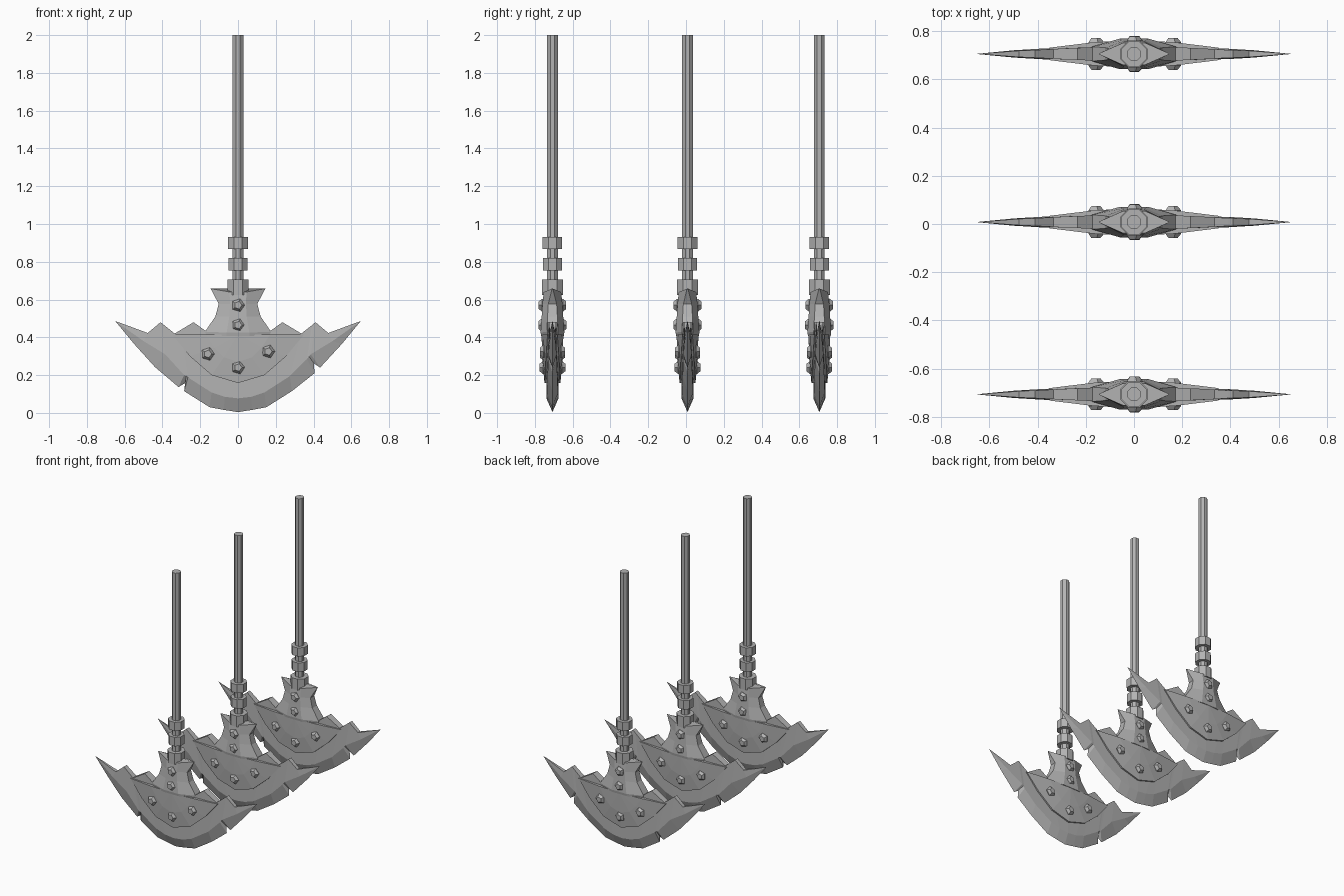
import bpy, bmesh, math
from mathutils import Matrix, Vector

if "Cube" in bpy.data.objects:
    bpy.data.objects.remove(bpy.data.objects["Cube"])

steel = bpy.data.materials.new("grey_steel")
steel.diffuse_color = (0.45, 0.45, 0.45, 1)
steel.use_nodes = True
steel.node_tree.nodes["Principled BSDF"].inputs["Base Color"].default_value = steel.diffuse_color

AXE_Y = (-0.707, 0.008, 0.706)


def finish(bm, name):
    """Make the mesh once and place one copy per pendulum axe."""
    bmesh.ops.remove_doubles(bm, verts=bm.verts, dist=0.0002)
    bmesh.ops.recalc_face_normals(bm, faces=bm.faces)
    mesh = bpy.data.meshes.new(name)
    bm.to_mesh(mesh)
    bm.free()
    mesh.materials.append(steel)
    for y in AXE_Y:
        ob = bpy.data.objects.new(name, mesh)
        ob.location.y = y
        bpy.context.collection.objects.link(ob)


def loft(rings, name):
    """Skin closed rings of equal length and cap both ends."""
    bm = bmesh.new()
    rows = [[bm.verts.new(p) for p in ring] for ring in rings]
    n = len(rows[0])
    for a, b in zip(rows, rows[1:]):
        for i in range(n):
            j = (i + 1) % n
            bm.faces.new((a[i], a[j], b[j], b[i]))
    bm.faces.new(rows[0])
    bm.faces.new(rows[-1])
    bmesh.ops.dissolve_degenerate(bm, dist=0.0002, edges=bm.edges)
    finish(bm, name)


def prism(name, radius, z0, z1):
    """Upright octagonal prism with flat sides facing the axes."""
    turn = math.pi / 8
    loft([[(radius * math.cos(turn + k * math.pi / 4),
            radius * math.sin(turn + k * math.pi / 4), z) for k in range(8)]
          for z in (z0, z1)], name)


# Shaft and its three collars
prism("shaft", 0.0305, 0.58, 2.0)
prism("upper_collar", 0.056, 0.868, 0.93)
prism("middle_collar", 0.054, 0.755, 0.82)
prism("lower_collar", 0.06, 0.625, 0.705)

# Crescent blade: columns of top edge, bevel line, cutting edge (x, z) and
# half thicknesses of the first two; the repeated columns make the nicks
L = [
    ((-0.649, 0.486), (-0.649, 0.4855), (-0.649, 0.485), 0.0006, 0.0006),
    ((-0.478, 0.423), (-0.50, 0.38), (-0.55, 0.365), 0.013, 0.015),
    ((-0.41, 0.48), (-0.385, 0.31), (-0.44, 0.243), 0.016, 0.022),
    ((-0.335, 0.42), (-0.285, 0.20), (-0.315, 0.137), 0.02, 0.026),
    ((-0.32, 0.429), (-0.275, 0.195), (-0.28, 0.158), 0.021, 0.026),
    ((-0.305, 0.438), (-0.265, 0.188), (-0.285, 0.115), 0.022, 0.027),
    ((-0.235, 0.48), (-0.14, 0.108), (-0.15, 0.03), 0.025, 0.029),
    ((-0.166, 0.43), (-0.07, 0.085), (-0.075, 0.016), 0.028, 0.031),
    ((0, 0.42), (0, 0.077), (0, 0.004), 0.03, 0.032),
]


def mirrored(col):
    return tuple((-p[0], p[1]) for p in col[:3]) + col[3:]


R = [mirrored(c) for c in reversed(L[:-1]) if c not in (L[2], L[4], L[5])]
R[2:3] = [
    ((0.335, 0.42), (0.275, 0.195), (0.285, 0.115), 0.02, 0.026),
    ((0.39, 0.463), (0.365, 0.285), (0.405, 0.21), 0.016, 0.022),
    ((0.40, 0.472), (0.375, 0.30), (0.402, 0.262), 0.016, 0.022),
    ((0.41, 0.48), (0.385, 0.31), (0.435, 0.24), 0.016, 0.022),
]
loft([[(t[0], -a, t[1]), (m[0], -b, m[1]), (e[0], 0, e[1]),
       (m[0], b, m[1]), (t[0], a, t[1])] for t, m, e, a, b in L + R], "blade")

# Raised half-disc plate: rim, inner arc and hub, as (x, z, half thickness)
rim = [(-0.35, 0.415, 0.026), (-0.255, 0.30, 0.034), (-0.14, 0.20, 0.04), (0, 0.158, 0.042)]
inner = [(-0.17, 0.415, 0.048), (-0.125, 0.345, 0.05), (-0.075, 0.295, 0.052), (0, 0.27, 0.053)]
rim += [(-x, z, t) for x, z, t in reversed(rim[:-1])]
inner += [(-x, z, t) for x, z, t in reversed(inner[:-1])]
bm = bmesh.new()
for s in (-1, 1):
    base = [bm.verts.new((x, 0, z)) for x, z, t in rim]
    edge = [bm.verts.new((x, s * t, z)) for x, z, t in rim]
    mid = [bm.verts.new((x, s * t, z)) for x, z, t in inner]
    hub = bm.verts.new((0, s * 0.058, 0.415))
    root = bm.verts.new((0, 0, 0.415))
    for i in range(6):
        bm.faces.new((base[i], base[i + 1], edge[i + 1], edge[i]))
        bm.faces.new((edge[i], edge[i + 1], mid[i + 1], mid[i]))
        bm.faces.new((mid[i], mid[i + 1], hub))
    for e in (0, 6):
        bm.faces.new((base[e], edge[e], mid[e], hub, root))
finish(bm, "raised_plate")

# Horned neck: half width, edge z, edge thickness, centre half width, z, thickness
rows = [
    (0.145, 0.658, 0.002, 0.045, 0.64, 0.046),
    (0.102, 0.577, 0.022, 0.042, 0.577, 0.053),
    (0.120, 0.51, 0.026, 0.046, 0.51, 0.057),
    (0.175, 0.43, 0.03, 0.06, 0.425, 0.063),
    (0.165, 0.408, 0.03, 0.06, 0.408, 0.06),
]
loft([[(-w, -e, z), (-c, -t, cz), (c, -t, cz), (w, -e, z),
       (w, e, z), (c, t, cz), (-c, t, cz), (-w, e, z)]
      for w, z, e, c, cz, t in rows], "neck")

# Five-sided studs on both faces: x, z, outer reach
for x, z, reach in ((0, 0.57, 0.073), (0, 0.465, 0.075), (-0.16, 0.312, 0.066),
                    (0.16, 0.325, 0.066), (0, 0.24, 0.068)):
    for s, side in ((-1, "front"), (1, "back")):
        loft([[(x + r * math.sin(k * math.tau / 5 + 0.3), s * (reach - d),
                z + r * math.cos(k * math.tau / 5 + 0.3)) for k in range(5)]
              for r, d in ((0.028, 0.04), (0.036, 0.018), (0.021, 0.0))],
             side + "_stud")
